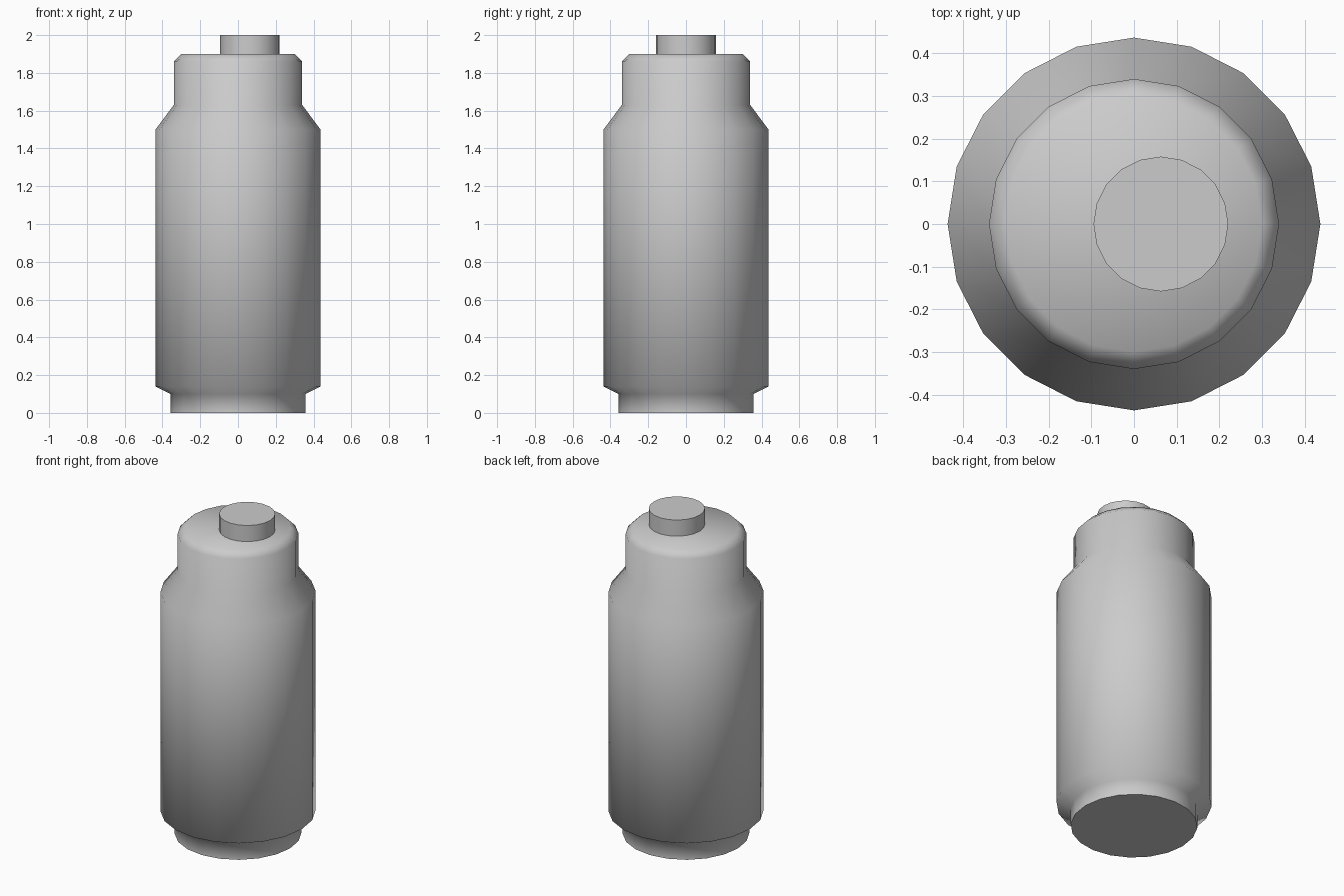
import bpy
import math

SIDES = 20

old = bpy.data.objects.get("Cube")
if old:
    bpy.data.objects.remove(old, do_unlink=True)

# Single plain grey
grey = bpy.data.materials.new("plain grey")
grey.use_nodes = True
colour = (0.6, 0.6, 0.6, 1)
grey.diffuse_color = colour
grey.node_tree.nodes["Principled BSDF"].inputs["Base Color"].default_value = colour


def lathe(name, profile, x=0.0, smooth=50):
    """Turn a (radius, height) profile into a closed solid, capped at both ends."""
    verts = [(x + r * math.cos(math.tau * i / SIDES), r * math.sin(math.tau * i / SIDES), z)
             for r, z in profile for i in range(SIDES)]
    faces = [tuple(reversed(range(SIDES)))]
    for ring in range(len(profile) - 1):
        a, b = ring * SIDES, (ring + 1) * SIDES
        for i in range(SIDES):
            j = (i + 1) % SIDES
            faces.append((a + i, a + j, b + j, b + i))
    faces.append(tuple(range(len(verts) - SIDES, len(verts))))
    mesh = bpy.data.meshes.new(name)
    mesh.from_pydata(verts, [], faces)
    mesh.materials.append(grey)
    obj = bpy.data.objects.new(name, mesh)
    bpy.context.collection.objects.link(obj)
    bpy.ops.object.select_all(action="DESELECT")
    obj.select_set(True)
    bpy.context.view_layer.objects.active = obj
    bpy.ops.object.shade_smooth_by_angle(angle=math.radians(smooth))
    return obj


# Foot, wide body, sloped shoulder, neck and softened top rim
lathe("canister_body", [(0.357, 0), (0.357, 0.10), (0.437, 0.14), (0.437, 1.50),
                        (0.34, 1.63), (0.34, 1.86), (0.30, 1.90)], smooth=65)

# Off-centre cap on the top
lathe("top_cap", [(0.158, 1.89), (0.158, 2.0)], x=0.063)
